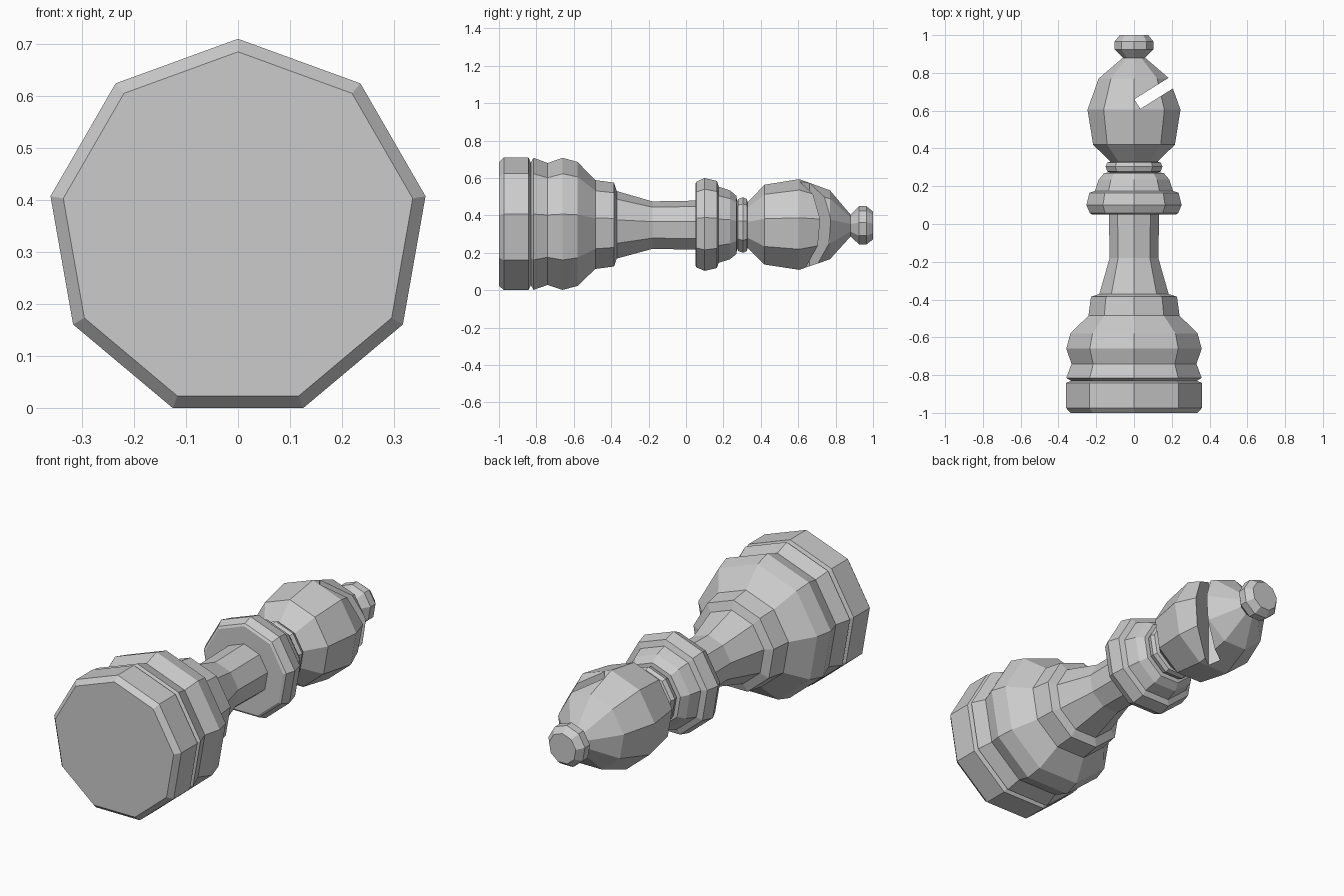
import bpy
import bmesh
import math

SIDES = 9
BASE_RADIUS = 0.366
AXIS_Z = BASE_RADIUS * math.cos(math.pi / SIDES)  # a flat of the base rests on the ground

cube = bpy.data.objects.get("Cube")
if cube:
    bpy.data.objects.remove(cube, do_unlink=True)

grey = bpy.data.materials.new("light_grey")
grey.use_nodes = True
colour = (0.6, 0.6, 0.6, 1.0)
grey.diffuse_color = colour
grey.node_tree.nodes["Principled BSDF"].inputs["Base Color"].default_value = colour


def add_object(name, bm):
    bmesh.ops.recalc_face_normals(bm, faces=bm.faces)
    mesh = bpy.data.meshes.new(name)
    bm.to_mesh(mesh)
    bm.free()
    mesh.materials.append(grey)
    obj = bpy.data.objects.new(name, mesh)
    bpy.context.collection.objects.link(obj)
    return obj


def turned(name, profile):
    """Nine-sided solid turned around the y axis from (y, radius) points."""
    bm = bmesh.new()
    rings = []
    for y, r in profile:
        angles = [math.tau * i / SIDES for i in range(SIDES)]
        rings.append([bm.verts.new((r * math.sin(a), y, AXIS_Z + r * math.cos(a)))
                      for a in angles])
    for lower, upper in zip(rings, rings[1:]):
        for i in range(SIDES):
            j = (i + 1) % SIDES
            bm.faces.new((lower[i], lower[j], upper[j], upper[i]))
    bm.faces.new(rings[0])
    bm.faces.new(rings[-1])
    return add_object(name, bm)


# Foot, swelling and stem
turned("base", [(-1, 0.341), (-0.973, BASE_RADIUS), (-0.842, BASE_RADIUS), (-0.83, 0.338)])
turned("lower_body", [(-0.83, 0.338), (-0.815, 0.364), (-0.74, 0.336), (-0.66, 0.364),
                      (-0.58, 0.342), (-0.485, 0.245), (-0.385, 0.231), (-0.37, 0.186)])
turned("stem", [(-0.37, 0.186), (-0.18, 0.131), (0.05, 0.135)])

# Stacked collar rings
turned("collar", [(0.05, 0.225), (0.057, 0.237), (0.10, 0.256), (0.165, 0.24), (0.175, 0.21),
                  (0.235, 0.19), (0.27, 0.16), (0.273, 0.13)])
turned("neck_ring", [(0.273, 0.13), (0.279, 0.144), (0.305, 0.153), (0.325, 0.144), (0.33, 0.127)])

# Head with its slanted slot
head = turned("head", [(0.33, 0.127), (0.42, 0.22), (0.605, 0.25), (0.77, 0.19), (0.88, 0.06)])
turned("finial", [(0.88, 0.06), (0.925, 0.105), (0.965, 0.105), (1.0, 0.077)])

bm = bmesh.new()
bmesh.ops.create_cube(bm, size=1)
cutter = add_object("slot_cutter", bm)
cutter.location = (0.187, 0.741, AXIS_Z)
cutter.scale = (0.4, 0.06, 0.8)
cutter.rotation_euler.z = math.radians(32)
cutter.hide_render = True
cutter.display_type = 'WIRE'

cut = head.modifiers.new("slot", 'BOOLEAN')
cut.operation = 'DIFFERENCE'
cut.solver = 'EXACT'
cut.object = cutter

# Apply the cut and discard the helper
bpy.context.view_layer.update()
bpy.context.view_layer.objects.active = head
head.select_set(True)
bpy.ops.object.modifier_apply(modifier=cut.name)
bpy.data.objects.remove(cutter, do_unlink=True)
